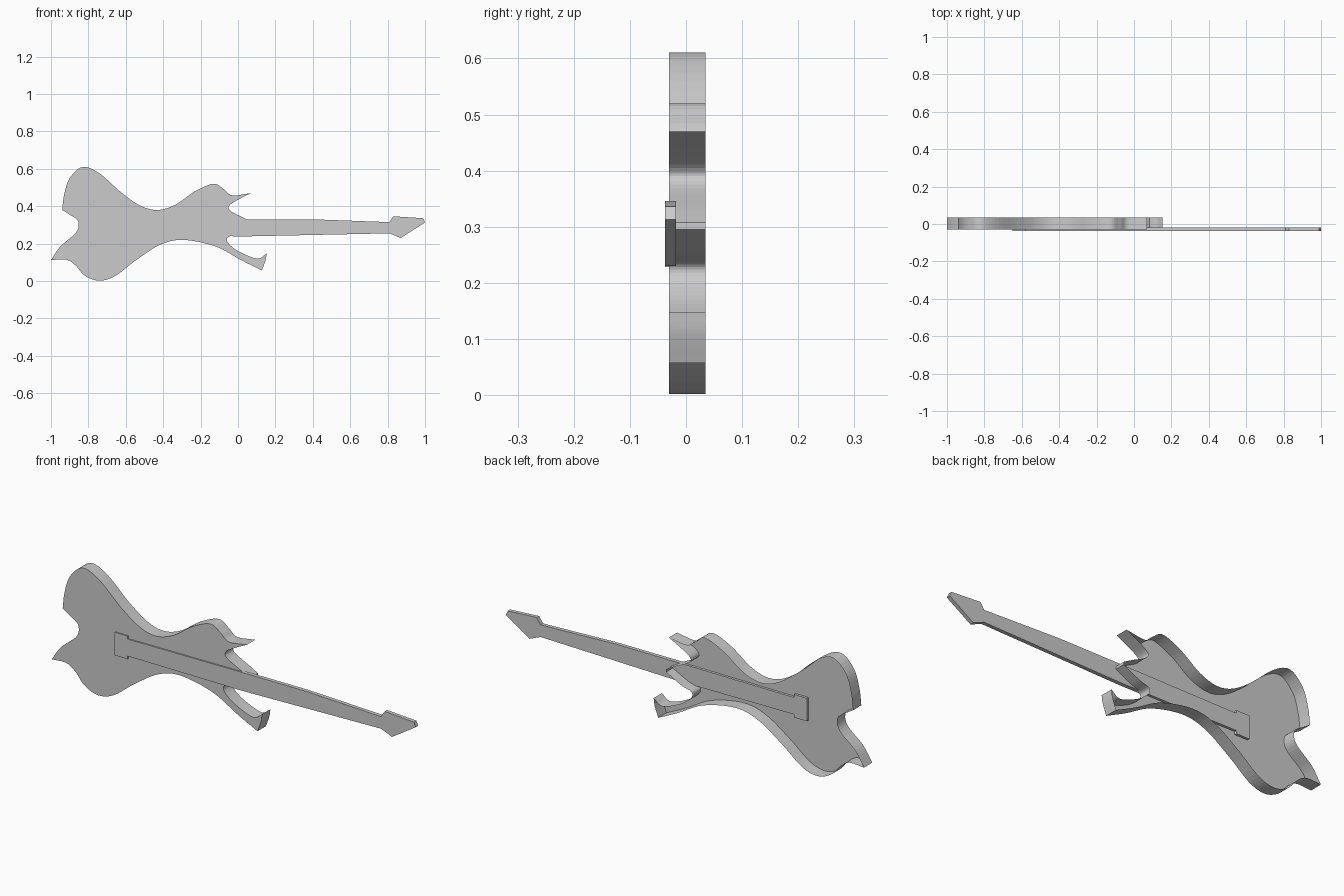
import bpy, bmesh
from mathutils import Vector


def spline(points, steps=6):
    """Smooth curve through the points, with sharp ends; last point left out."""
    p = [Vector(q) for q in points]
    if len(p) == 2:
        return [p[0]]
    p = [p[0] * 2 - p[1]] + p + [p[-1] * 2 - p[-2]]
    out = []
    for a, b, c, d in zip(p, p[1:], p[2:], p[3:]):
        for k in range(steps):
            t = k / steps
            out.append(0.5 * (2 * b + (c - a) * t + (2 * a - 5 * b + 4 * c - d) * t * t
                              + (3 * b - a - 3 * c + d) * t ** 3))
    return out


def plate(name, outline, y_front, y_back, closed_back):
    """Clockwise x-z outline given depth along y; the back may stay open."""
    outline = outline[::-1]
    bm = bmesh.new()
    f = [bm.verts.new((x, y_front, z)) for x, z in outline]
    b = [bm.verts.new((x, y_back, z)) for x, z in outline]
    bm.faces.new(f)
    if closed_back:
        bm.faces.new(b[::-1])
    n = len(f)
    for i in range(n):
        j = (i + 1) % n
        bm.faces.new((f[j], f[i], b[i], b[j]))
    mesh = bpy.data.meshes.new(name)
    bm.to_mesh(mesh)
    bm.free()
    obj = bpy.data.objects.new(name, mesh)
    bpy.context.collection.objects.link(obj)
    return obj


# Body: front sheet with rim walls, open at the back; each run ends at a sharp corner
runs = [
    # upper edge to the upper horn tip
    [(-0.94, 0.38), (-0.93, 0.46), (-0.90, 0.55), (-0.83, 0.61), (-0.74, 0.575),
     (-0.62, 0.47), (-0.52, 0.402), (-0.43, 0.38), (-0.335, 0.408), (-0.23, 0.48),
     (-0.13, 0.52), (-0.075, 0.49), (-0.03, 0.458), (0.07, 0.47)],
    # upper cutaway to the heel
    [(0.07, 0.47), (0.01, 0.44), (-0.045, 0.405), (-0.04, 0.375), (0.04, 0.333), (0.085, 0.308)],
    [(0.085, 0.308), (0.085, 0.295)],
    # lower cutaway to the lower horn
    [(0.085, 0.295), (0.0, 0.252), (-0.055, 0.233), (-0.05, 0.2), (0.01, 0.155),
     (0.105, 0.12), (0.153, 0.148)],
    [(0.153, 0.148), (0.147, 0.11), (0.128, 0.057)],
    # lower edge to the tail tip
    [(0.128, 0.057), (0.02, 0.11), (-0.12, 0.185), (-0.295, 0.22), (-0.42, 0.192),
     (-0.55, 0.108), (-0.66, 0.025), (-0.745, 0.002), (-0.82, 0.03), (-0.87, 0.085),
     (-0.92, 0.115), (-1.0, 0.112)],
    # tail notch
    [(-1.0, 0.112), (-0.95, 0.185), (-0.865, 0.26), (-0.855, 0.32), (-0.9, 0.355), (-0.94, 0.38)],
]
body_outline = [q for run in runs for q in spline(run)]
plate("body", body_outline, -0.03, 0.035, False)

# Neck with its wider end block and arrow-shaped headstock
neck_outline = [
    (-0.65, 0.342), (-0.58, 0.342), (-0.58, 0.327), (0.05, 0.33), (0.40, 0.33),
    (0.81, 0.315), (0.83, 0.346), (0.99, 0.336), (1.0, 0.313), (0.87, 0.23),
    (0.81, 0.255), (0.05, 0.239), (-0.58, 0.243), (-0.58, 0.228), (-0.65, 0.228),
]
plate("neck", neck_outline, -0.037, -0.018, True)
